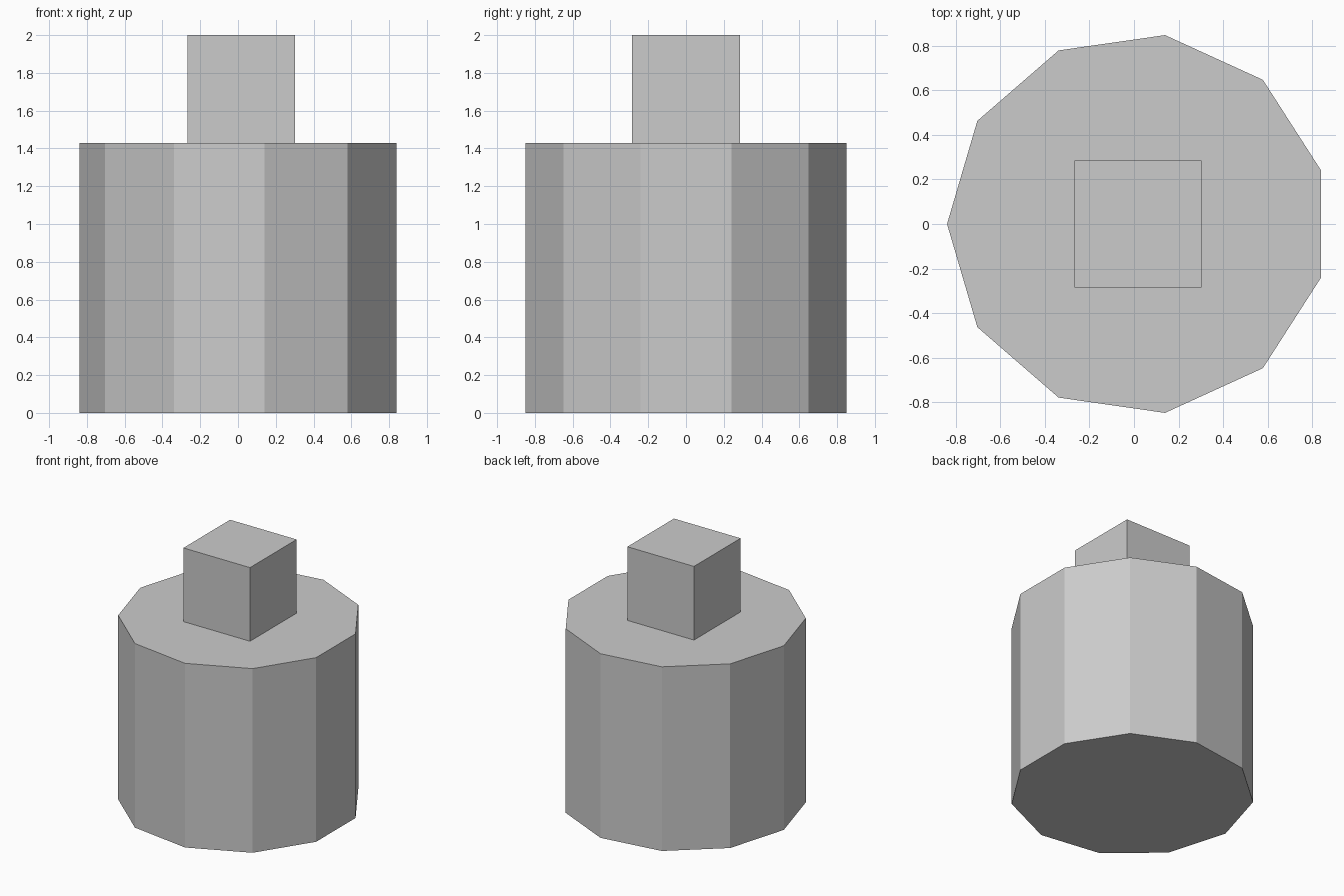
import bpy
import math

cube = bpy.data.objects.get("Cube")
if cube:
    bpy.data.objects.remove(cube, do_unlink=True)

UNIT = 4 / 7            # edge of the top block
SIDES = 11
RADIUS = 1.5 * UNIT
HEIGHT = 2.5 * UNIT
# offset that centres the odd-sided prism on x
CENTRE_X = RADIUS * (1 - math.cos(math.pi / SIDES)) / 2

grey = bpy.data.materials.new("light grey")
grey.use_nodes = True
colour = (0.6, 0.6, 0.6, 1)
grey.diffuse_color = colour
grey.node_tree.nodes["Principled BSDF"].inputs["Base Color"].default_value = colour


def finish(name):
    """Name the new object, apply its transform and give it the material."""
    obj = bpy.context.object
    obj.name = obj.data.name = name
    bpy.ops.object.transform_apply(location=False, rotation=True, scale=True)
    obj.data.materials.clear()
    obj.data.materials.append(grey)


# Body: prism with one corner pointing along -x
bpy.ops.mesh.primitive_cylinder_add(
    vertices=SIDES, radius=RADIUS, depth=HEIGHT,
    location=(CENTRE_X, 0, HEIGHT / 2), rotation=(0, 0, math.pi / 2))
finish("body")

# Block standing on the body
bpy.ops.mesh.primitive_cube_add(
    size=UNIT, location=(CENTRE_X, 0, HEIGHT + UNIT / 2))
finish("top_block")
